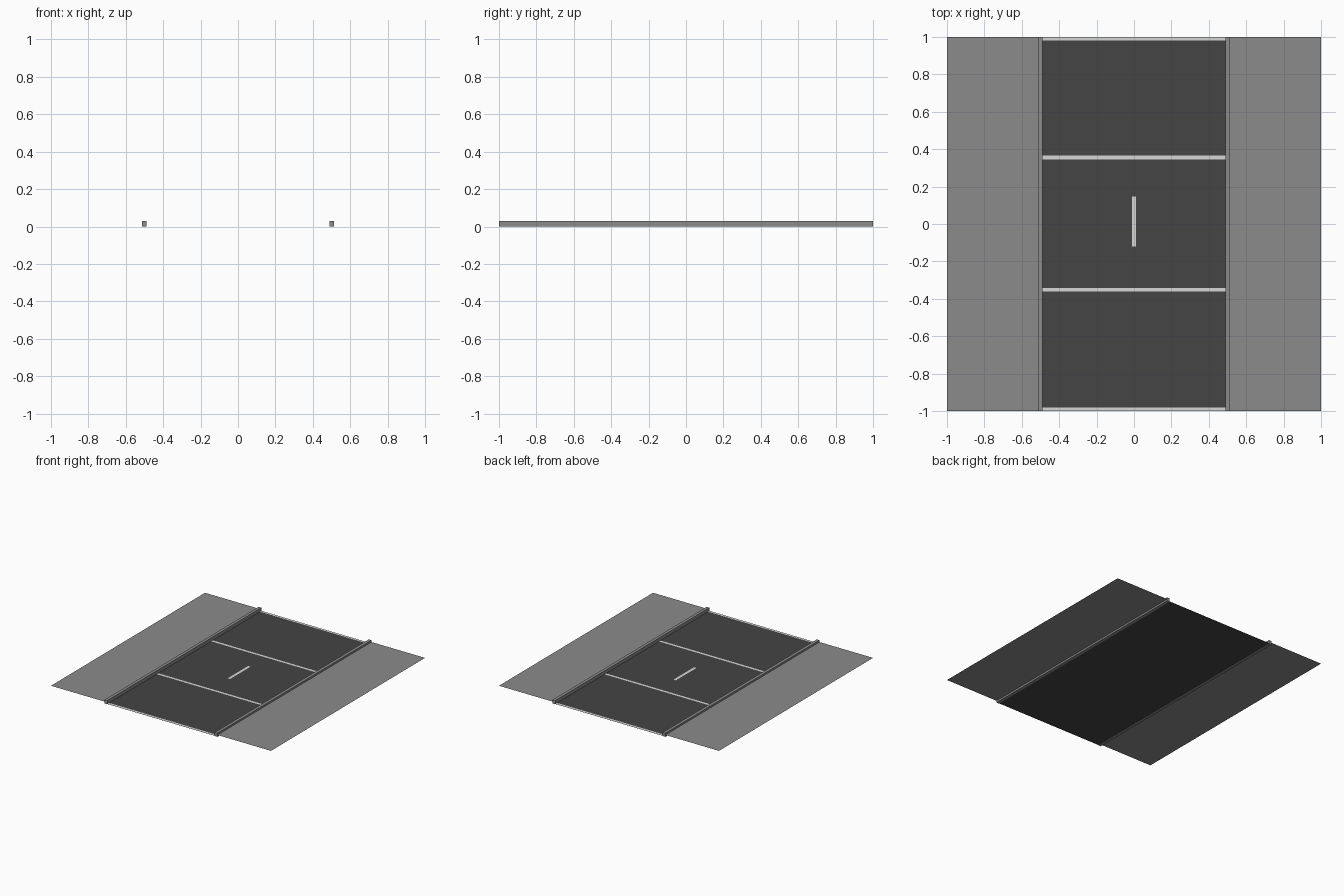
import bpy
import bmesh

if "Cube" in bpy.data.objects:
    bpy.data.objects.remove(bpy.data.objects["Cube"])


def material(name, value):
    m = bpy.data.materials.new(name)
    m.diffuse_color = (value, value, value, 1)
    m.use_nodes = True
    m.node_tree.nodes["Principled BSDF"].inputs["Base Color"].default_value = m.diffuse_color
    return m


concrete = material("concrete grey", 0.26)
asphalt = material("asphalt dark grey", 0.058)
paint = material("road paint white", 0.68)


def build(name, mat, x0, x1, y0, y1, z0, z1=None):
    """Flat sheet at z0, or a box from z0 to z1."""
    bm = bmesh.new()
    corners = [(x0, y0), (x1, y0), (x1, y1), (x0, y1)]
    base = bm.faces.new([bm.verts.new((x, y, z0)) for x, y in corners])
    if z1 is not None:
        top = [bm.verts.new((x, y, z1)) for x, y in corners]
        low = list(base.verts)
        bm.faces.new(top)
        for i in range(4):
            j = (i + 1) % 4
            bm.faces.new([low[i], low[j], top[j], top[i]])
        bmesh.ops.recalc_face_normals(bm, faces=bm.faces)
    mesh = bpy.data.meshes.new(name)
    bm.to_mesh(mesh)
    bm.free()
    mesh.materials.append(mat)
    obj = bpy.data.objects.new(name, mesh)
    bpy.context.collection.objects.link(obj)
    return obj


# Carriageway
build("road", asphalt, -0.49, 0.49, -1, 1, 0.002)

# Raised pavements and kerbs on both sides
for side, s in (("left", -1), ("right", 1)):
    xs = sorted((s * 0.513, s * 1.0))
    build(side + "_pavement", concrete, *xs, -1, 1, 0.015)
    xs = sorted((s * 0.488, s * 0.513))
    build(side + "_kerb", concrete, *xs, -1, 1, 0.0, 0.03)

# Painted lines across the road
for i, y in enumerate((-0.99, -0.352, 0.355, 0.99)):
    build(f"cross_line_{i + 1}", paint, -0.49, 0.49, y - 0.01, y + 0.01, 0.004)

# Short centre dash
build("centre_dash", paint, -0.011, 0.011, -0.12, 0.147, 0.004)
